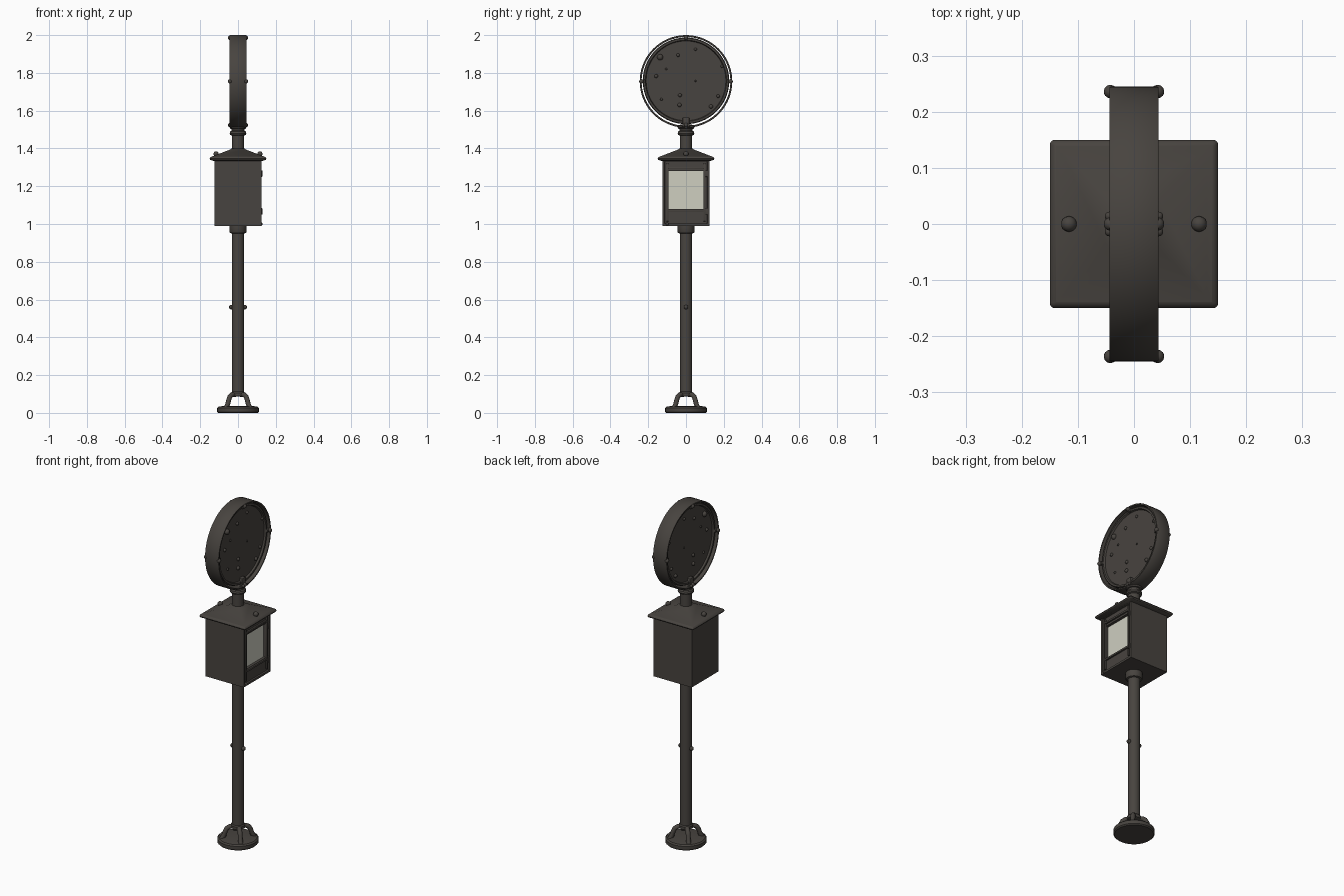
import bpy, bmesh, math
from mathutils import Matrix, Vector

if "Cube" in bpy.data.objects:
    bpy.data.objects.remove(bpy.data.objects["Cube"])


def material(name, rgb):
    m = bpy.data.materials.new(name)
    m.diffuse_color = (*rgb, 1)
    m.use_nodes = True
    m.node_tree.nodes["Principled BSDF"].inputs["Base Color"].default_value = m.diffuse_color
    return m


IRON = material("dark iron", (0.064, 0.057, 0.050))
GLASS = material("pale glass", (0.62, 0.62, 0.53))


def finish(name, bm, mats=(IRON,), angle=35):
    bmesh.ops.recalc_face_normals(bm, faces=bm.faces)
    me = bpy.data.meshes.new(name)
    bm.to_mesh(me)
    bm.free()
    for m in mats:
        me.materials.append(m)
    me.shade_smooth()
    me.set_sharp_from_angle(angle=math.radians(angle))
    ob = bpy.data.objects.new(name, me)
    bpy.context.collection.objects.link(ob)
    return ob


def lathe(name, profile, segs=32, matrix=Matrix(), closed=False, turn=0.0):
    """Spin (radius, height) points about z; open profiles get end caps."""
    bm = bmesh.new()
    rings = []
    for r, h in profile:
        rings.append([bm.verts.new(matrix @ Vector((
            r * math.cos(turn + 2 * math.pi * i / segs),
            r * math.sin(turn + 2 * math.pi * i / segs), h))) for i in range(segs)])
    pairs = list(zip(rings, rings[1:]))
    if closed:
        pairs.append((rings[-1], rings[0]))
    else:
        bm.faces.new(rings[0])
        bm.faces.new(rings[-1])
    for a, b in pairs:
        for i in range(segs):
            j = (i + 1) % segs
            bm.faces.new((a[i], a[j], b[j], b[i]))
    return finish(name, bm)


def balls(name, items):
    """Group of round rivet heads: (x, y, z, radius)."""
    bm = bmesh.new()
    for x, y, z, r in items:
        bmesh.ops.create_uvsphere(bm, u_segments=14, v_segments=8, radius=r,
                                  matrix=Matrix.Translation((x, y, z)))
    return finish(name, bm, angle=60)


def box(name, centre, size, bevel=0.003):
    bm = bmesh.new()
    bmesh.ops.create_cube(bm, size=1, matrix=Matrix.Translation(centre)
                          @ Matrix.Diagonal((*size, 1)))
    bmesh.ops.bevel(bm, geom=bm.edges[:], offset=bevel, segments=2, affect='EDGES', profile=0.5)
    return finish(name, bm)


# Round foot plate
lathe("foot_plate", [(0.104, 0), (0.11, 0.006), (0.11, 0.026), (0.103, 0.033),
                     (0.075, 0.037)], 40)

# Four bent legs on the diagonals, holding the pole clear of the plate
for k in range(4):
    a = math.radians(45 + 90 * k)
    cu = bpy.data.curves.new("foot_leg", 'CURVE')
    cu.dimensions = '3D'
    cu.bevel_depth = 0.013
    cu.bevel_resolution = 3
    cu.use_fill_caps = True
    sp = cu.splines.new('POLY')
    path = [(0.088, 0.028), (0.077, 0.045), (0.069, 0.07), (0.06, 0.087), (0.045, 0.096), (0.015, 0.098)]
    sp.points.add(len(path) - 1)
    for p, (r, z) in zip(sp.points, path):
        p.co = (r * math.cos(a), r * math.sin(a), z, 1)
    cu.materials.append(IRON)
    bpy.context.collection.objects.link(bpy.data.objects.new("foot_leg", cu))

# Pole with its collar under the box
lathe("pole", [(0.028, 0.086), (0.038, 0.09), (0.038, 0.106), (0.033, 0.112), (0.033, 0.95),
               (0.042, 0.953), (0.046, 0.96), (0.046, 0.995)], 32)
balls("pole_bolts", [(s * 0.036, 0, 0.56, 0.012) for s in (-1, 1)])
lathe("pole_bolt_shaft", [(0.009, -0.044), (0.009, 0.044)], 12,
      Matrix.Translation((0, 0, 0.56)) @ Matrix.Rotation(math.pi / 2, 4, 'Y'))

# Lantern box: the +x side is inset for a door and again for the window
bm = bmesh.new()
bmesh.ops.create_cube(bm, size=1, matrix=Matrix.Translation((0, 0, 1.167))
                      @ Matrix.Diagonal((0.25, 0.25, 0.354, 1)))
door = max(bm.faces, key=lambda f: f.calc_center_median().x)
bmesh.ops.inset_region(bm, faces=[door], thickness=0.017)
bmesh.ops.inset_region(bm, faces=[door], thickness=0.001, depth=-0.01)
bmesh.ops.inset_region(bm, faces=[door], thickness=0.022)
for v in door.verts:
    v.co.z = 1.28 if v.co.z > 1.16 else 1.08
bmesh.ops.inset_region(bm, faces=[door], thickness=0.001, depth=-0.015)
door.material_index = 1
finish("lantern_box", bm, (IRON, GLASS), 25)

# Raised door moulding, sill and hinges
for s in (-1, 1):
    box("door_stile", (0.117, s * 0.098, 1.167), (0.014, 0.012, 0.306))
    box("door_hinge", (0.123, 0.108, 1.167 + s * 0.1), (0.012, 0.012, 0.035))
box("window_sill", (0.117, 0, 1.072), (0.014, 0.19, 0.012))
box("door_head", (0.117, 0, 1.297), (0.014, 0.19, 0.012))
balls("door_latch", [(0.122, -0.1, 1.0, 0.008)])

# Square hipped roof with a thin eave
q = math.sqrt(2)
roof = lathe("roof", [(0.118 * q, 1.33), (0.147 * q, 1.34), (0.15 * q, 1.346), (0.147 * q, 1.355),
                      (0.13 * q, 1.36), (0.045 * q, 1.393), (0.034 * q, 1.4)], 4, turn=math.pi / 4)
bev = roof.modifiers.new("soft_edges", 'BEVEL')
bev.width = 0.008
bev.segments = 3
bev.angle_limit = math.radians(50)
balls("roof_knobs", [(s * 0.116, 0, 1.371, 0.014) for s in (-1, 1)])

# Neck and ringed collar that carry the round sign
lathe("neck", [(0.033, 1.37), (0.033, 1.468), (0.041, 1.472), (0.044, 1.48), (0.041, 1.49),
               (0.034, 1.494), (0.034, 1.503), (0.041, 1.505), (0.044, 1.513), (0.04, 1.522),
               (0.03, 1.526)], 32)
box("sign_bracket", (0, 0, 1.54), (0.08, 0.036, 0.05), 0.006)

# Round sign: outer band and a recessed disc with a raised rim
CZ = 1.755
side = Matrix.Translation((0, 0, CZ)) @ Matrix.Rotation(math.pi / 2, 4, 'Y')
lathe("sign_band", [(0.245, -0.041), (0.245, 0.041), (0.243, 0.044), (0.236, 0.044),
                    (0.235, 0.042), (0.235, -0.042), (0.236, -0.044), (0.243, -0.044)],
      72, side, closed=True)
lathe("sign_disc", [(0.211, -0.022), (0.215, -0.032), (0.225, -0.032), (0.229, -0.026),
                    (0.229, 0.026), (0.225, 0.032), (0.215, 0.032), (0.211, 0.022)], 72,
      Matrix.Translation((0, 0, 0.003)) @ side)

# Clips and knobs at the four quarters of the sign, both faces
knobs = []
for s in (-1, 1):
    for dy, dz in ((1, 0), (-1, 0), (0, 1), (0, -1)):
        knobs.append((s * 0.042, dy * 0.236, CZ + dz * 0.231, 0.012))
        box("sign_clip", (s * 0.034, dy * 0.228, CZ + dz * 0.228),
            (0.014, 0.026 if dy else 0.018, 0.026 if dz else 0.018))
    for e in (-1, 1):
        knobs.append((s * 0.044, e * 0.014, 1.522, 0.008))
balls("sign_knobs", knobs)

# Scattered rivets on both sign faces
spots = [(-0.137, 1.883, 0.016), (-0.042, 1.894, 0.009), (0.05, 1.925, 0.008),
         (-0.158, 1.783, 0.010), (0.19, 1.835, 0.008), (-0.032, 1.682, 0.010),
         (-0.034, 1.63, 0.011), (0.17, 1.677, 0.009), (0.132, 1.622, 0.011),
         (-0.105, 1.82, 0.006), (0.05, 1.757, 0.005), (-0.13, 1.66, 0.007)]
balls("sign_rivets", [(s * 0.023, y, z, r) for y, z, r in spots for s in (-1, 1)])
